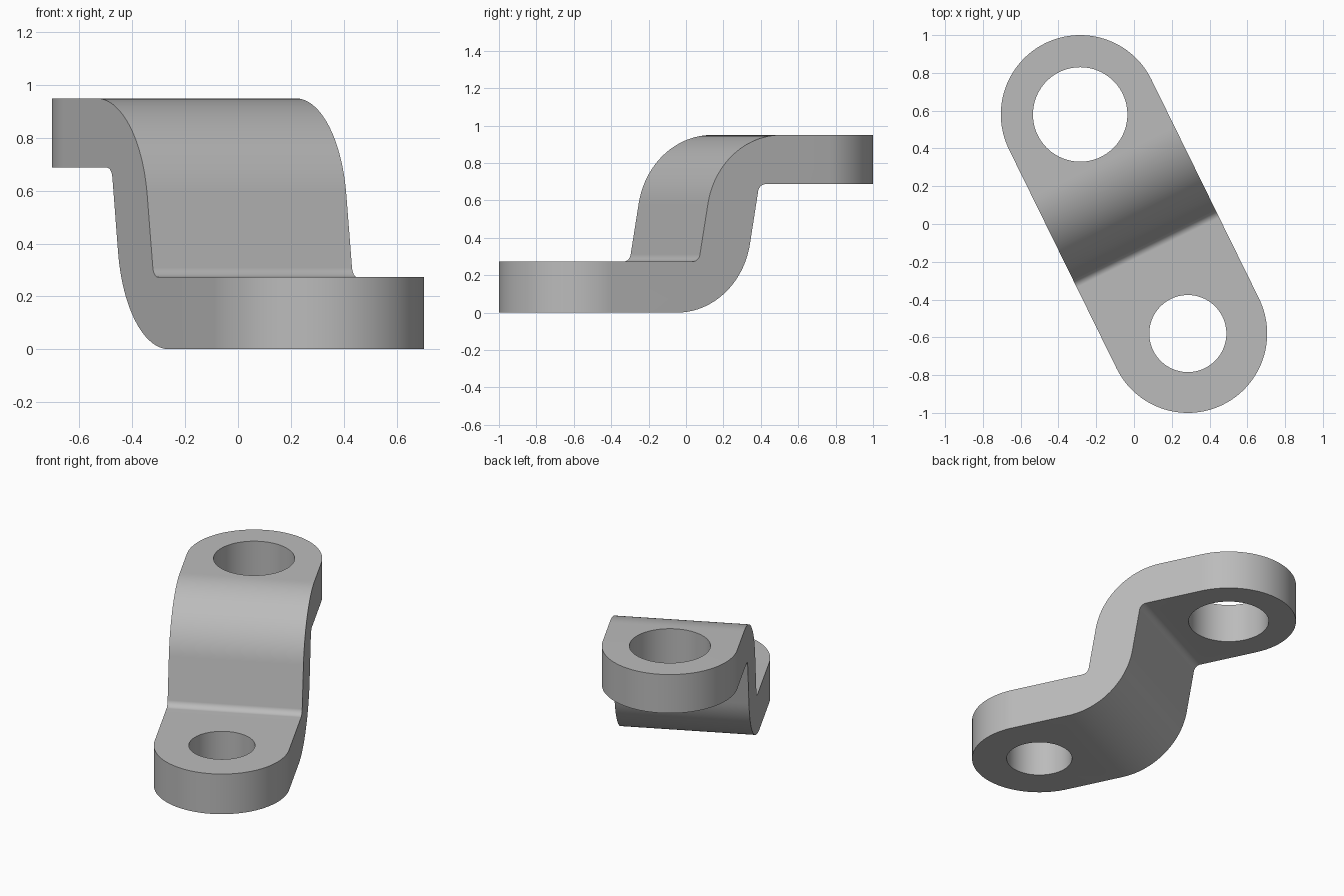
import bpy
import bmesh
import math
from mathutils import Vector, Matrix

cube = bpy.data.objects.get("Cube")
if cube:
    bpy.data.objects.remove(cube, do_unlink=True)

# Main dimensions
END = Vector((-0.285, 0.58))      # centre of the upper eye; the lower one is opposite
REACH = END.length                # distance of each eye from the middle
RADIUS = 0.42                     # outer radius of both ends
HEIGHT = 0.95
THICK = 0.27
TURN = Matrix.Rotation(math.atan2(-END.x, END.y), 4, "Z")

metal = bpy.data.materials.new("plain grey")
metal.use_nodes = True
grey = (0.5, 0.5, 0.5, 1)
metal.diffuse_color = grey
metal.node_tree.nodes["Principled BSDF"].inputs["Base Color"].default_value = grey


def fillet(prev, corner, nxt, r, steps=24):
    """Points of an arc that rounds a corner."""
    a, b = (prev - corner).normalized(), (nxt - corner).normalized()
    half = a.angle(b) / 2
    centre = corner + (a + b).normalized() * (r / math.sin(half))
    start = corner + a * (r / math.tan(half)) - centre
    end = corner + b * (r / math.tan(half)) - centre
    sweep = start.angle(end)
    return [centre + (start * math.sin(sweep * (1 - i / steps))
                      + end * math.sin(sweep * i / steps)) / math.sin(sweep)
            for i in range(steps + 1)]


def prism(name, points, push):
    """Solid made by pushing a closed outline along a vector."""
    bm = bmesh.new()
    face = bm.faces.new([bm.verts.new(p) for p in points])
    moved = bmesh.ops.extrude_face_region(bm, geom=[face])["geom"]
    bmesh.ops.translate(bm, vec=push,
                        verts=[v for v in moved if isinstance(v, bmesh.types.BMVert)])
    bmesh.ops.recalc_face_normals(bm, faces=bm.faces)
    bm.transform(TURN)
    mesh = bpy.data.meshes.new(name)
    bm.to_mesh(mesh)
    bm.free()
    mesh.materials.append(metal)
    obj = bpy.data.objects.new(name, mesh)
    bpy.context.collection.objects.link(obj)
    return obj


def arc(y, r, start, turn, steps):
    return [Vector((r * math.cos(start + turn * i / steps),
                    y + r * math.sin(start + turn * i / steps), -0.2))
            for i in range(steps + 1)]


def cut(target, tool, operation):
    """Apply a boolean and discard the tool."""
    tool.hide_render = True
    mod = target.modifiers.new(operation, "BOOLEAN")
    mod.operation = operation
    mod.solver = "EXACT"
    mod.object = tool
    bpy.context.view_layer.objects.active = target
    bpy.ops.object.modifier_apply(modifier=mod.name)
    bpy.data.objects.remove(tool, do_unlink=True)


# Stepped side profile: (distance along the arm, height, corner radius)
corners = [(-1.5, 0, 0), (0.111, 0, 0.443), (0.23, HEIGHT - THICK + 0.007, 0.045),
           (1.5, HEIGHT - THICK + 0.007, 0), (1.5, HEIGHT, 0), (-0.011, HEIGHT, 0.443),
           (-0.13, THICK + 0.003, 0.045), (-1.5, THICK + 0.003, 0)]
flat = [Vector(c[:2]) for c in corners]
outline = []
for i, (p, c) in enumerate(zip(flat, corners)):
    outline += fillet(flat[i - 1], p, flat[(i + 1) % len(flat)], c[2]) if c[2] else [p]
bracket = prism("offset_bracket", [Vector((-0.6, p.x, p.y)) for p in outline],
                Vector((1.2, 0, 0)))

# Rounded plan shape trims the sides and ends
tall = Vector((0, 0, 1.5))
plan = arc(REACH, RADIUS, 0, math.pi, 64) + arc(-REACH, RADIUS, math.pi, math.pi, 64)
cut(bracket, prism("plan_trim", plan, tall), "INTERSECT")

# Large upper hole and smaller lower hole
for y, r in ((REACH, 0.25), (-REACH, 0.204)):
    cut(bracket, prism("hole_cutter", arc(y, r, 0, math.tau, 96)[:-1], tall), "DIFFERENCE")

# Smooth curved faces, crisp edges
bpy.ops.object.select_all(action="DESELECT")
bracket.select_set(True)
bpy.context.view_layer.objects.active = bracket
bpy.ops.object.shade_smooth_by_angle(angle=math.radians(30))
